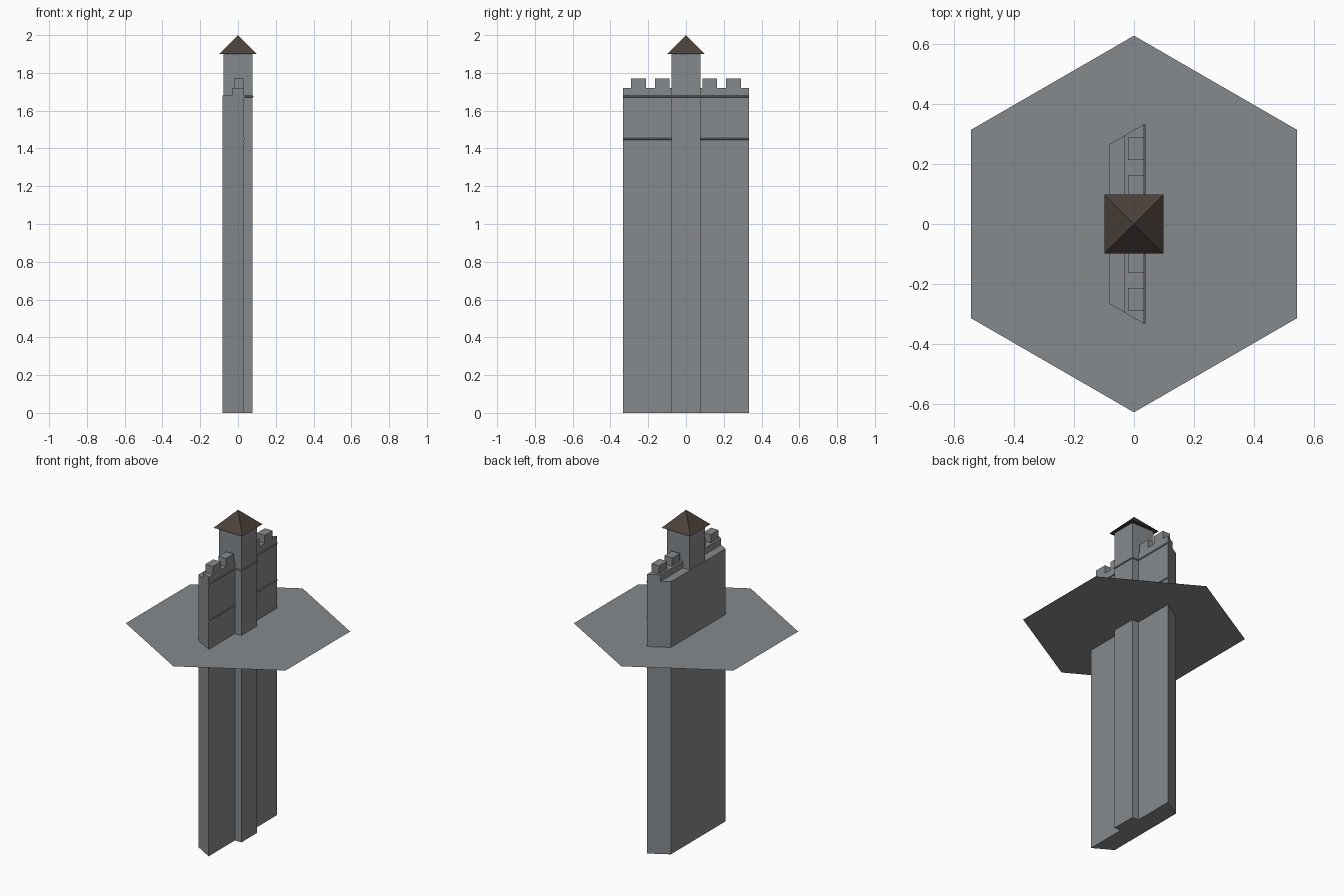
import bpy, bmesh, math
from mathutils import Vector

if "Cube" in bpy.data.objects:
    bpy.data.objects.remove(bpy.data.objects["Cube"])


def material(name, rgb):
    m = bpy.data.materials.new(name)
    m.diffuse_color = (*rgb, 1)
    m.use_nodes = True
    m.node_tree.nodes["Principled BSDF"].inputs["Base Color"].default_value = m.diffuse_color
    return m


STONE = material("grey stone", (0.24, 0.255, 0.27))
ROOF = material("dark brown roof", (0.072, 0.053, 0.042))


def finish(name, bm, mat):
    bmesh.ops.recalc_face_normals(bm, faces=bm.faces[:])
    me = bpy.data.meshes.new(name)
    bm.to_mesh(me)
    bm.free()
    me.materials.append(mat)
    ob = bpy.data.objects.new(name, me)
    bpy.context.collection.objects.link(ob)
    return ob


def prism(name, pts, z0, z1, mat=STONE):
    bm = bmesh.new()
    lo = [bm.verts.new((x, y, z0)) for x, y in pts]
    hi = [bm.verts.new((x, y, z1)) for x, y in pts]
    bm.faces.new(lo)
    bm.faces.new(hi)
    n = len(pts)
    for i in range(n):
        j = (i + 1) % n
        bm.faces.new((lo[i], lo[j], hi[j], hi[i]))
    return finish(name, bm, mat)


def rod(name, a, b, r=0.005):
    a, b = Vector(a), Vector(b)
    d = b - a
    bm = bmesh.new()
    bmesh.ops.create_cone(bm, cap_ends=True, segments=8, radius1=r, radius2=r, depth=d.length)
    rot = d.to_track_quat('Z', 'Y').to_matrix().to_4x4()
    rot.translation = (a + b) / 2
    bm.transform(rot)
    return finish(name, bm, STONE)


# Flat hexagonal ground tile, crossed by the wall
bm = bmesh.new()
R = 0.629
bm.faces.new([bm.verts.new((R * math.sin(i * math.pi / 3), R * math.cos(i * math.pi / 3), 1.275))
              for i in reversed(range(6))])
bm.normal_update()
finish("hex_tile", bm, STONE)


# Wall profile: half width grows towards +x at the hexagon angle
def half_width(x):
    return 0.333 - (0.033 - x) * math.tan(math.radians(30))


def wall_profile(x0, x1):
    a, b = half_width(x0), half_width(x1)
    return [(x0, -a), (x1, -b), (x1, b), (x0, a)]


# Wall with walkway step at the back and a higher parapet
bm_back, bm_mid, bm_front = -0.083, -0.033, 0.033
w0, w1, w2 = (half_width(x) for x in (bm_back, bm_mid, bm_front))
steps = [(bm_back, w0, 1.68), (bm_mid, w1, 1.68), (bm_mid, w1, 1.72), (bm_front, w2, 1.72),
         (bm_front, w2, 0), (bm_back, w0, 0)]
bm = bmesh.new()
ends = [[bm.verts.new((x, s * w, z)) for x, w, z in steps] for s in (-1, 1)]
for e in ends:
    bm.faces.new(e)
for i in range(6):
    j = (i + 1) % 6
    bm.faces.new((ends[0][i], ends[0][j], ends[1][j], ends[1][i]))
finish("wall", bm, STONE)

# Tower
T = 0.077
prism("tower", [(-T, -T), (T, -T), (T, T), (-T, T)], 0, 1.9)

# Pyramid roof
bm = bmesh.new()
bmesh.ops.create_cone(bm, cap_ends=True, segments=4, radius1=0.098 * math.sqrt(2), radius2=0, depth=0.1)
bmesh.ops.remove_doubles(bm, verts=bm.verts[:], dist=1e-5)
for v in bm.verts:  # square the base to the axes
    x, y = v.co.x, v.co.y
    c = math.sqrt(0.5)
    v.co.x, v.co.y = c * (x - y), c * (x + y)
    v.co.z += 1.95
finish("roof", bm, ROOF)

# Merlons and stone string courses on both wings
for s, side in ((-1, "left"), (1, "right")):
    for k, (y0, y1) in enumerate(((0.088, 0.163), (0.213, 0.29))):
        prism(f"merlon_{side}_{k}", [(-0.02, s * y0), (0.033, s * y0), (0.033, s * y1), (-0.02, s * y1)],
              1.72, 1.77)
    for z, label in ((1.675, "upper"), (1.45, "lower")):
        rod(f"{label}_course_{side}", (0.033, s * T, z), (0.033, s * 0.333, z))
    rod(f"tower_course_{side}", (0.033, s * T, 1.675), (T + 0.003, s * T, 1.675))
rod("tower_course_front", (T, -T - 0.003, 1.675), (T, T + 0.003, 1.675))
